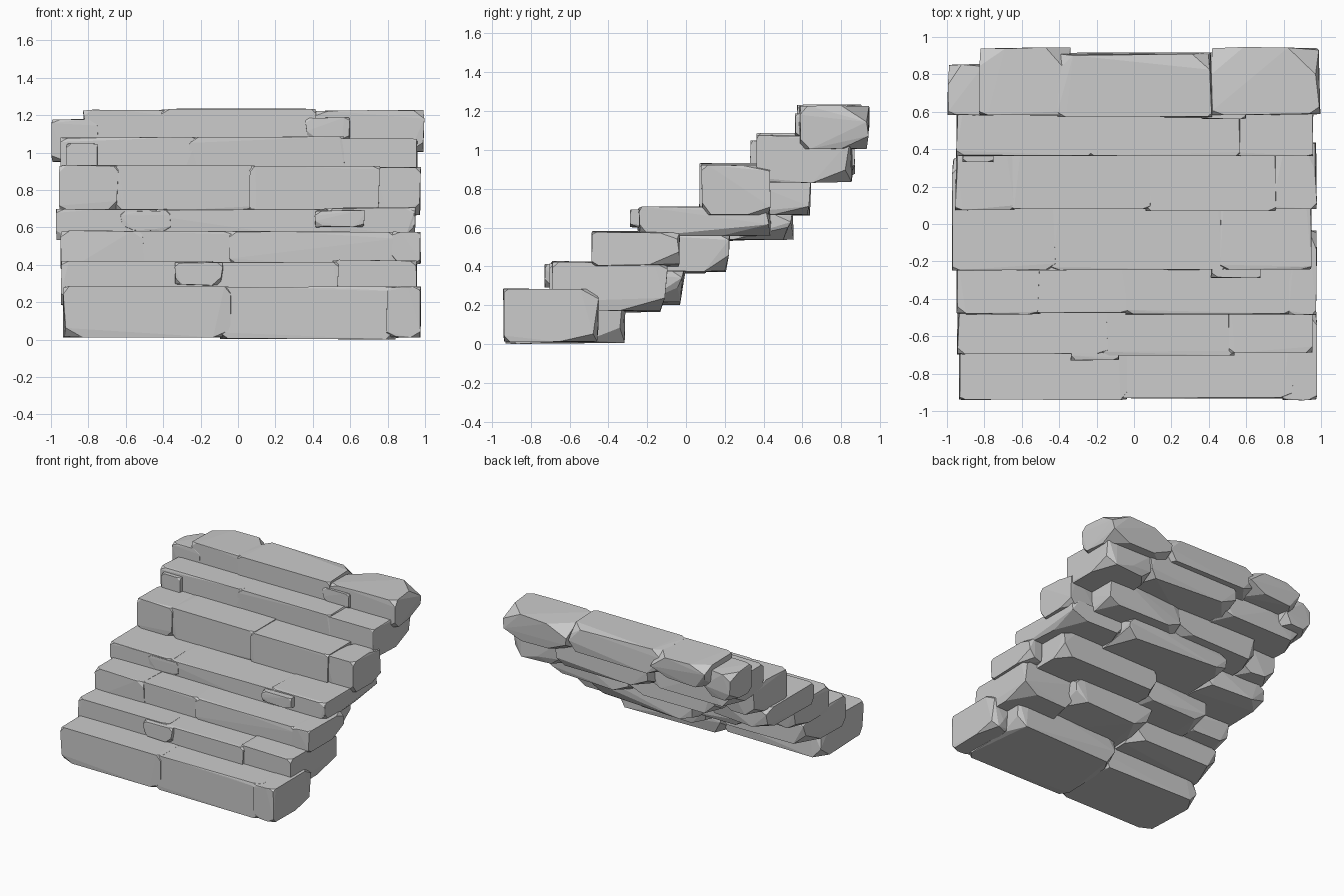
import bpy, bmesh, random

random.seed(11)
U = random.uniform

# Rough stone: hull of a box whose corners and long edges are chipped unevenly
def stone(name, x0, x1, y0, y1, z0, z1, rnd=1.0):
    lo, hi = (x0, y0, z0), (x1, y1, z1)
    w, d, h = x1 - x0, y1 - y0, z1 - z0
    bm = bmesh.new()
    for sx in (0, 1):
        for sy in (0, 1):
            for sz in (0, 1):
                # crisp front top edge, heavier chipping at the back and underneath
                k = rnd * (1.0 + 0.8 * sy + 0.6 * (1 - sz))
                cx = min(0.3 * w, U(0.02, 0.06) * k)
                cy = min(0.42 * d, U(0.02, 0.06) * k * (2 if sy else 0.6))
                cz = min(0.42 * h, U(0.015, 0.04) * k)
                inset = (cx, cy, cz)
                for a in range(3):
                    p = []
                    for i, s in enumerate((sx, sy, sz)):
                        # one axis is cut back fully, the others stay near the faces
                        c = inset[i] * (1.0 if i == a else U(0.0, 0.22))
                        p.append(hi[i] - c if s else lo[i] + c)
                    bm.verts.new(p)
    # extra chips along the length
    for sy in (0, 1):
        for sz in (0, 1):
            t = U(0.3, 0.7)
            y = y1 - U(0.0, 0.12) * d if sy else y0 + U(0.0, 0.02)
            z = z1 - U(0.0, 0.02) if sz else z0 + U(0.0, 0.12) * h
            if sy:
                z += (-1 if sz else 1) * 0.15 * h
            bm.verts.new((x0 + t * w, y, z))
    res = bmesh.ops.convex_hull(bm, input=bm.verts)
    junk = {g for g in res["geom_interior"] + res["geom_unused"]
            if isinstance(g, bmesh.types.BMVert)}
    bmesh.ops.delete(bm, geom=list(junk), context='VERTS')
    bmesh.ops.dissolve_limit(bm, angle_limit=0.05, verts=bm.verts, edges=bm.edges)
    bmesh.ops.recalc_face_normals(bm, faces=bm.faces)
    me = bpy.data.meshes.new(name)
    bm.to_mesh(me)
    bm.free()
    bpy.context.collection.objects.link(bpy.data.objects.new(name, me))

# Each course: front y, top z, then stones as (x0, x1, back y, bottom z, roundness)
courses = [
    (-0.95, 0.295, [(-0.94, -0.03, -0.38, 0.01, 1.2), (-0.10, 0.85, -0.31, 0.0, 1.2),
                    (0.79, 0.98, -0.45, 0.01, 0.8)]),
    (-0.71, 0.43, [(-0.95, -0.14, -0.16, 0.18, 1.2), (-0.18, 0.54, 0.0, 0.20, 1.1),
                   (0.50, 0.96, -0.09, 0.16, 1.0)]),
    (-0.49, 0.59, [(-0.95, -0.50, -0.03, 0.37, 1.2), (-0.62, -0.02, 0.12, 0.36, 1.1),
                   (-0.05, 0.86, 0.23, 0.37, 1.1), (0.82, 0.98, -0.03, 0.40, 0.9)]),
    (-0.25, 0.715, [(-0.98, -0.42, 0.36, 0.53, 1.1), (-0.44, 0.50, 0.56, 0.53, 1.1),
                    (0.46, 0.95, 0.44, 0.55, 1.0)]),
    (0.06, 0.935, [(-0.96, -0.64, 0.50, 0.68, 1.1), (-0.67, 0.09, 0.62, 0.67, 1.1),
                   (0.06, 0.76, 0.65, 0.66, 1.1), (0.73, 0.98, 0.44, 0.66, 1.1)]),
    (0.36, 1.09, [(-0.95, -0.22, 0.78, 0.86, 1.1), (-0.27, 0.57, 0.88, 0.86, 1.1),
                  (0.53, 0.96, 0.86, 0.83, 0.8)]),
]
for c, (front, top, row) in enumerate(courses, 1):
    for i, (x0, x1, back, bottom, rnd) in enumerate(row, 1):
        stone(f"step_{c}_stone_{i}", x0, x1, front + U(0, 0.02), back,
              bottom, top - U(0, 0.015), rnd)

# Top course has stones of differing depth and height
for i, s in enumerate([(-1.0, -0.74, 0.58, 0.86, 0.95, 1.18, 1.1),
                       (-0.83, -0.34, 0.58, 0.95, 1.04, 1.23, 1.4),
                       (-0.41, 0.42, 0.57, 0.92, 1.03, 1.235, 1.2),
                       (0.41, 1.0, 0.58, 0.96, 1.0, 1.23, 1.8)], 1):
    stone(f"step_7_stone_{i}", *s)

# Small wedge stones filling gaps on the risers
for i, s in enumerate([(-0.34, -0.08, -0.73, -0.55, 0.29, 0.415),
                       (0.41, 0.68, -0.29, -0.12, 0.60, 0.695),
                       (-0.63, -0.36, -0.25, -0.1, 0.58, 0.69),
                       (-0.92, -0.75, 0.33, 0.55, 0.87, 1.05),
                       (0.36, 0.60, 0.56, 0.72, 1.07, 1.19),
                       (0.74, 0.95, -0.24, 0.0, 0.58, 0.70)], 1):
    stone(f"wedge_stone_{i}", *s, 0.8)
